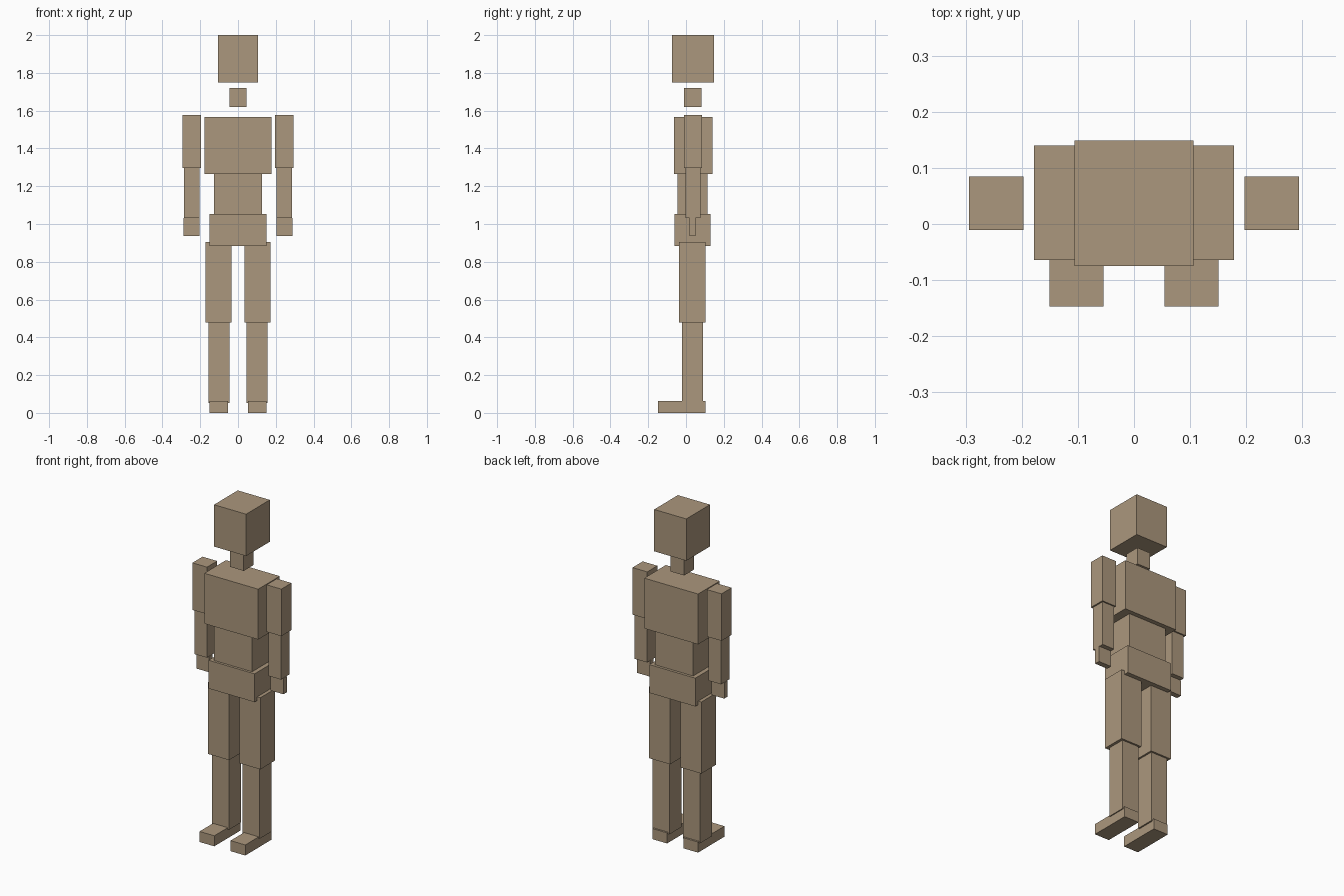
import bpy
import bmesh
from mathutils import Matrix, Vector

cube = bpy.data.objects.get("Cube")
if cube:
    bpy.data.objects.remove(cube, do_unlink=True)

tan = bpy.data.materials.new("tan")
tan.use_nodes = True
colour = (0.41, 0.31, 0.205, 1)
tan.diffuse_color = colour
tan.node_tree.nodes["Principled BSDF"].inputs["Base Color"].default_value = colour


def block(name, x, y, z):
    """Box spanning the given (low, high) range on each axis."""
    low, high = (Vector(corner) for corner in zip(x, y, z))
    bm = bmesh.new()
    bmesh.ops.create_cube(bm, size=1, matrix=Matrix.Diagonal((*(high - low), 1)))
    mesh = bpy.data.meshes.new(name)
    bm.to_mesh(mesh)
    bm.free()
    mesh.materials.append(tan)
    obj = bpy.data.objects.new(name, mesh)
    obj.location = (low + high) / 2
    bpy.context.collection.objects.link(obj)


# Head and torso: half width, depth range, height range
body = {
    "head": (0.106, (-0.075, 0.149), (1.75, 2.0)),
    "neck": (0.045, (-0.01, 0.082), (1.62, 1.72)),
    "chest": (0.178, (-0.064, 0.14), (1.266, 1.567)),
    "abdomen": (0.126, (-0.046, 0.113), (1.053, 1.266)),
    "pelvis": (0.152, (-0.061, 0.129), (0.884, 1.053)),
}
for name, (half, y, z) in body.items():
    block(name, (-half, half), y, z)

# Arms and legs: width range on the left side, depth range, height range
limbs = {
    "upper_arm": ((0.197, 0.294), (-0.011, 0.085), (1.297, 1.578)),
    "forearm": ((0.204, 0.285), (-0.003, 0.077), (1.032, 1.297)),
    "hand": ((0.203, 0.288), (0.018, 0.05), (0.937, 1.032)),
    "thigh": ((0.034, 0.173), (-0.036, 0.102), (0.478, 0.906)),
    "shin": ((0.045, 0.157), (-0.02, 0.091), (0.053, 0.478)),
    "foot": ((0.054, 0.151), (-0.147, 0.102), (0.0, 0.063)),
}
for name, ((inner, outer), y, z) in limbs.items():
    block("left_" + name, (inner, outer), y, z)
    block("right_" + name, (-outer, -inner), y, z)
